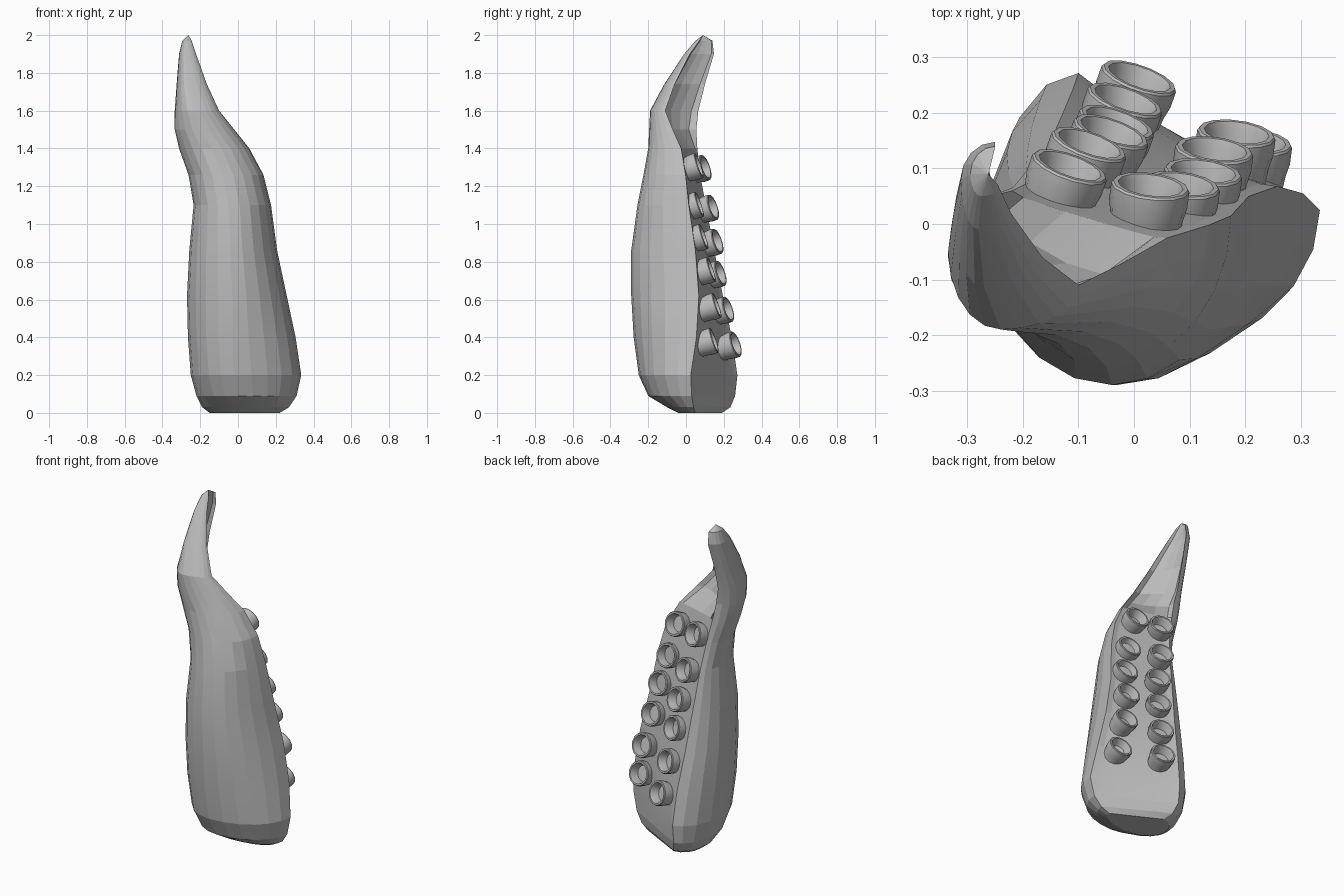
import bpy, bmesh, math
from mathutils import Vector

if "Cube" in bpy.data.objects:
    bpy.data.objects.remove(bpy.data.objects["Cube"])

grey = bpy.data.materials.new("plain grey")
grey.diffuse_color = (0.5, 0.5, 0.5, 1)
grey.use_nodes = True
grey.node_tree.nodes["Principled BSDF"].inputs["Base Color"].default_value = grey.diffuse_color

# Tentacle sections: z, leftmost x, y there, x of front, front y, right edge x y, left edge x y
SECTIONS = [
    (0.00, -0.15, 0.08, 0.02, -0.04, 0.22, 0.05, -0.05, 0.19),
    (0.03, -0.19, 0.05, 0.02, -0.10, 0.27, 0.04, -0.08, 0.235),
    (0.09, -0.22, 0.02, 0.00, -0.20, 0.31, 0.03, -0.10, 0.26),
    (0.20, -0.25, 0.00, -0.02, -0.25, 0.335, 0.025, -0.10, 0.272),
    (0.40, -0.265, -0.02, -0.03, -0.277, 0.305, 0.055, -0.11, 0.243),
    (0.62, -0.27, -0.03, -0.03, -0.29, 0.258, 0.068, -0.13, 0.195),
    (0.86, -0.258, -0.04, -0.04, -0.29, 0.207, 0.05, -0.15, 0.15),
    (1.10, -0.235, -0.04, -0.05, -0.257, 0.175, 0.015, -0.17, 0.105),
    (1.26, -0.262, -0.04, -0.08, -0.225, 0.135, -0.002, -0.19, 0.075),
    (1.40, -0.312, -0.05, -0.14, -0.20, 0.06, -0.025, -0.22, 0.06),
    (1.50, -0.335, -0.06, -0.20, -0.195, -0.02, -0.07, -0.24, 0.055),
    (1.60, -0.335, -0.05, -0.24, -0.19, -0.10, -0.11, -0.26, 0.065),
    (1.74, -0.325, 0.02, -0.27, -0.115, -0.165, -0.06, -0.26, 0.10),
    (1.90, -0.312, 0.08, -0.28, -0.01, -0.222, 0.02, -0.25, 0.148),
    (1.97, -0.295, 0.09, -0.275, 0.05, -0.245, 0.07, -0.25, 0.14),
]


def quarter(cx, cy, ax, ay, bx, by, n):
    """Curved run from offset a to offset b about a centre, without the end point."""
    out = []
    for i in range(n):
        t = math.pi / 2 * i / n
        c, s = math.cos(t), math.sin(t)
        out.append((cx + ax * c + bx * s, cy + ay * c + by * s))
    return out


def section(row):
    z, xm, yw, xf, ym, rx, ry, lx, ly = row
    pts = quarter(xf, ry, rx - xf, 0, 0, ym - ry, 6)
    pts += quarter(xf, yw, 0, ym - yw, xm - xf, 0, 5)
    pts += quarter(lx, yw, xm - lx, 0, 0, ly - yw, 4)
    pts.append((lx, ly))
    # flat back, gently hollowed, more strongly near the tip
    d = Vector((rx - lx, ry - ly))
    n = Vector((d.y, -d.x)).normalized()
    if n.y > 0:
        n = -n
    depth = 0 if z < 0.1 else 0.008 if z < 1.45 else 0.2 * d.length
    for t, k in ((0.08, 0.7), (0.35, 1), (0.65, 1), (0.92, 0.7)):
        pts.append(tuple(Vector((lx, ly)) + d * t + n * depth * k))
    return [Vector((x, y, z)) for x, y in pts]


def finish(bm, name, smooth):
    bmesh.ops.recalc_face_normals(bm, faces=bm.faces[:])
    me = bpy.data.meshes.new(name)
    bm.to_mesh(me)
    bm.free()
    me.materials.append(grey)
    ob = bpy.data.objects.new(name, me)
    bpy.context.collection.objects.link(ob)
    bpy.context.view_layer.objects.active = ob
    ob.select_set(True)
    bpy.ops.object.shade_smooth_by_angle(angle=math.radians(smooth))
    ob.select_set(False)
    return ob


def loft(bm, rings):
    vs = [[bm.verts.new(p) for p in r] for r in rings]
    n = len(vs[0])
    for a, b in zip(vs, vs[1:]):
        for i in range(n):
            bm.faces.new((a[i], a[(i + 1) % n], b[(i + 1) % n], b[i]))
    return vs


# Tentacle body with pointed tip
bm = bmesh.new()
rings = loft(bm, [section(r) for r in SECTIONS])
bm.faces.new(rings[0])
tip = bm.verts.new((-0.262, 0.09, 2.0))
top = rings[-1]
for i in range(len(top)):
    bm.faces.new((top[i], top[(i + 1) % len(top)], tip))
finish(bm, "tentacle_body", 8)

# Sucker cup profile: radius, height along its axis measured from the rim
CUP = [(0.062, -0.105), (0.066, -0.06), (0.071, -0.035), (0.071, -0.004),
       (0.068, 0.0), (0.059, 0.0), (0.055, -0.01), (0.046, -0.05)]


def sucker(name, rim, axis):
    rim, axis = Vector(rim), Vector(axis).normalized()
    u = axis.cross(Vector((0, 0, 1))).normalized()
    v = axis.cross(u)
    n = 14
    bm = bmesh.new()
    rings = loft(bm, [[rim + axis * h + (u * math.cos(2 * math.pi * i / n)
                      + v * math.sin(2 * math.pi * i / n)) * r for i in range(n)]
                      for r, h in CUP])
    bm.faces.new(rings[0])
    bm.faces.new(rings[-1])
    finish(bm, name, 35)


# Two columns of six suckers up the flat back
LEFT = [(0.01, 0.265, 0.365), (-0.015, 0.225, 0.55), (-0.03, 0.185, 0.74),
        (-0.04, 0.168, 0.91), (-0.08, 0.145, 1.09), (-0.115, 0.105, 1.30)]
RIGHT = [(0.215, 0.15, 0.385), (0.185, 0.165, 0.57), (0.145, 0.135, 0.76),
         (0.125, 0.095, 0.935), (0.085, 0.072, 1.105), (0.03, 0.07, 1.31)]
for side, rims, ax in (("left", LEFT, 0.32), ("right", RIGHT, 0.12)):
    for i, rim in enumerate(rims):
        sucker(f"sucker_{side}_{i + 1}", rim, (ax, 0.9, 0.31))
